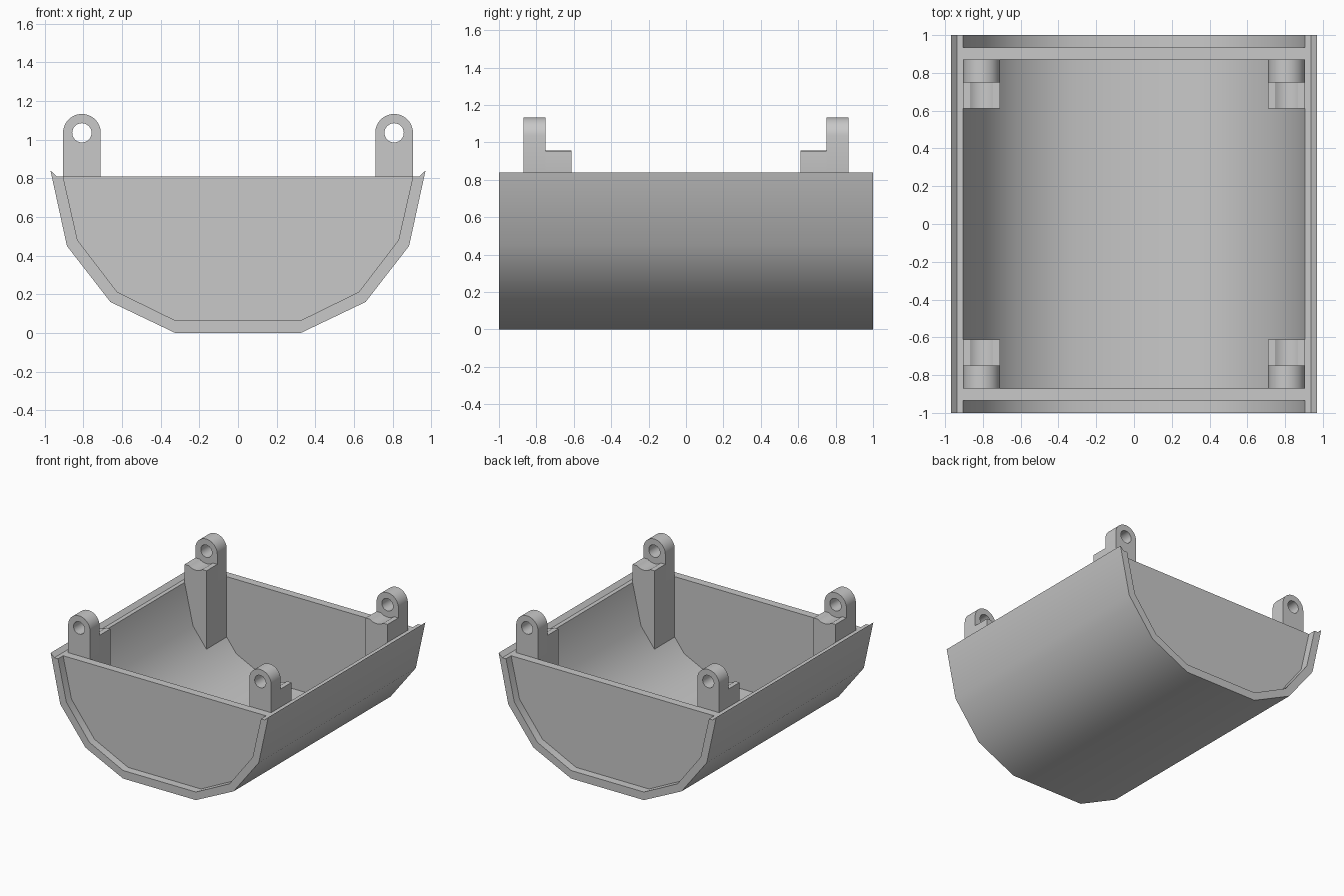
import bpy, bmesh, math

if "Cube" in bpy.data.objects:
    bpy.data.objects.remove(bpy.data.objects["Cube"])

grey = bpy.data.materials.new("plain grey")
grey.diffuse_color = (0.58, 0.58, 0.58, 1)
grey.use_nodes = True
grey.node_tree.nodes["Principled BSDF"].inputs["Base Color"].default_value = grey.diffuse_color


def prism(name, loops, y0, y1):
    """Extrude an XZ outline (first loop) with optional holes from y0 to y1."""
    bm = bmesh.new()
    edges = []
    for loop in loops:
        vs = [bm.verts.new((x, y0, z)) for x, z in loop]
        edges += [bm.edges.new((vs[i - 1], vs[i])) for i in range(len(vs))]
    bmesh.ops.triangle_fill(bm, edges=edges, use_beauty=True)
    ext = bmesh.ops.extrude_face_region(bm, geom=bm.faces[:], use_keep_orig=True)
    for v in ext["geom"]:
        if isinstance(v, bmesh.types.BMVert):
            v.co.y = y1
    bmesh.ops.recalc_face_normals(bm, faces=bm.faces[:])
    bmesh.ops.dissolve_limit(bm, angle_limit=0.01, verts=bm.verts[:], edges=bm.edges[:])
    me = bpy.data.meshes.new(name)
    bm.to_mesh(me)
    bm.free()
    me.materials.append(grey)
    ob = bpy.data.objects.new(name, me)
    bpy.context.collection.objects.link(ob)
    bpy.ops.object.select_all(action='DESELECT')
    ob.select_set(True)
    bpy.context.view_layer.objects.active = ob
    bpy.ops.object.shade_smooth_by_angle(angle=math.radians(32))
    return ob


def mirrored(half):
    return half + [(-x, z) for x, z in reversed(half)]


def arc(cx, cz, r, a0, a1, n):
    return [(cx + r * math.cos(math.radians(a0 + (a1 - a0) * i / n)),
             cz + r * math.sin(math.radians(a0 + (a1 - a0) * i / n))) for i in range(n + 1)]


# Curved trough shell with a raised outer lip
outer = [(0.97, 0.84), (0.885, 0.45), (0.66, 0.16), (0.325, 0)]
inner = [(0.905, 0.81), (0.83, 0.48), (0.625, 0.212), (0.325, 0.065)]
lip = (0.938, 0.81)
prism("trough_shell", [mirrored(outer) + [(-lip[0], lip[1])]
                       + [(-x, z) for x, z in inner] + inner[::-1] + [lip]], -1, 1)

# Recessed end walls
for name, s in (("front_wall", -1), ("back_wall", 1)):
    prism(name, [mirrored(inner)], s * 0.87, s * 0.935)

# Corner posts: a pierced lug beside a lower grooved step, both reaching the shell
cx, cz, r = 0.8075, 1.035, 0.0975
foot = [(0.905, 0.81), (0.83, 0.48), (0.71, 0.322)]
lug = foot + arc(cx, cz, r, 180, 0, 24)
hole = arc(cx, cz, 0.05, 0, 345, 23)
step = foot + [(0.71, 0.955)] + arc(cx, cz, 0.1, 233, 307, 10) + [(0.905, 0.955)]
for side, sx in (("left", -1), ("right", 1)):
    for end, sy in (("front", -1), ("back", 1)):
        def flip(pts):
            return [(sx * x, z) for x, z in pts]
        prism(f"{end}_{side}_lug", [flip(lug), flip(hole)], sy * 0.75, sy * 0.87)
        prism(f"{end}_{side}_step", [flip(step)], sy * 0.612, sy * 0.75)
